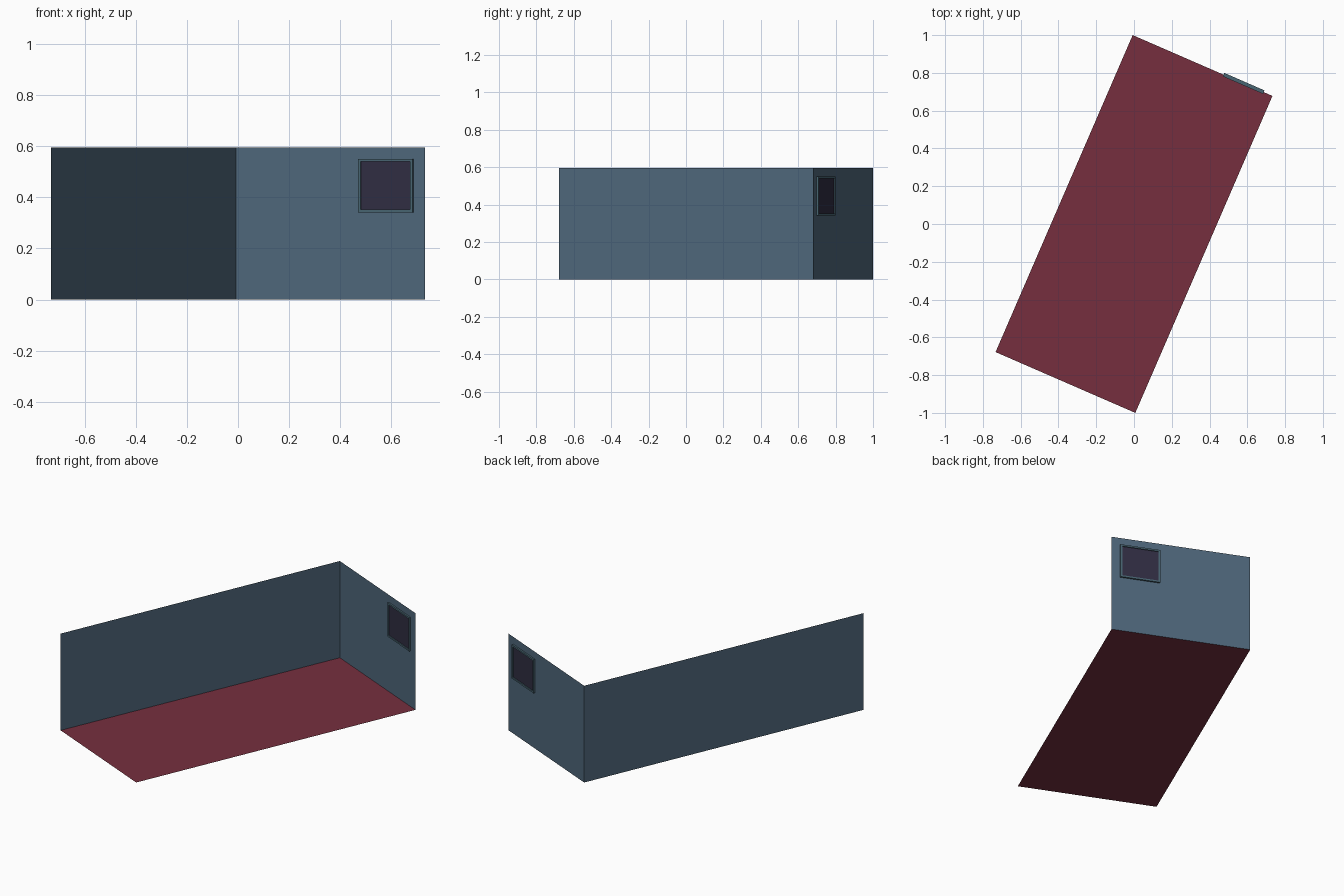
import bpy, bmesh
from mathutils import Vector

if "Cube" in bpy.data.objects:
    bpy.data.objects.remove(bpy.data.objects["Cube"])

H = 0.595
# Rotated rectangular footprint
A, B = Vector((-0.733, -0.678, 0)), Vector((-0.007, 1.0, 0))
C, D = -A, -B
U = (C - B).normalized()          # along the short wall
N = Vector((U.y, -U.x, 0))        # into the room
UP = Vector((0, 0, 1))


def mat(name, rgb):
    m = bpy.data.materials.new(name)
    lin = [((c / 255 + 0.055) / 1.055) ** 2.4 for c in rgb]
    m.diffuse_color = (*lin, 1)
    m.use_nodes = True
    m.node_tree.nodes["Principled BSDF"].inputs["Base Color"].default_value = m.diffuse_color
    return m


wall_mat = mat("slate blue", (79, 103, 123))
floor_mat = mat("deep red", (118, 47, 63))
frame_mat = mat("teal grey", (72, 101, 114))
pane_mat = mat("dark violet", (48, 45, 66))


def finish(name, bm, material):
    me = bpy.data.meshes.new(name)
    bm.to_mesh(me)
    bm.free()
    me.materials.append(material)
    ob = bpy.data.objects.new(name, me)
    bpy.context.collection.objects.link(ob)


def sheet(name, pts, material):
    bm = bmesh.new()
    bm.faces.new([bm.verts.new(p) for p in pts])
    finish(name, bm, material)


def wall_box(bm, s0, s1, z0, z1, half):
    """Box on the short wall: span s, height z, thickness 2 * half."""
    vs = bmesh.ops.create_cube(bm, size=1)["verts"]
    for v in vs:
        s = s1 if v.co.x > 0 else s0
        z = z1 if v.co.z > 0 else z0
        v.co = B + U * s + UP * z + N * (half if v.co.y < 0 else -half)
    bmesh.ops.recalc_face_normals(bm, faces=bm.faces)


# Floor and two thin walls
sheet("floor", [A, D, C, B], floor_mat)
sheet("long_wall", [A, B, B + UP * H, A + UP * H], wall_mat)
sheet("short_wall", [B, C, C + UP * H, B + UP * H], wall_mat)

# Window frame of four bars
s0, s1, z0, z1, w = 0.525, 0.757, 0.342, 0.55, 0.010
bm = bmesh.new()
for bar in ((s0, s1, z0, z0 + w), (s0, s1, z1 - w, z1),
            (s0, s0 + w, z0 + w, z1 - w), (s1 - w, s1, z0 + w, z1 - w)):
    wall_box(bm, *bar, 0.010)
finish("window_frame", bm, frame_mat)

# Window pane, showing on both sides of the wall
bm = bmesh.new()
wall_box(bm, s0 + w, s1 - w, z0 + w, z1 - w, 0.0045)
finish("window_pane", bm, pane_mat)
